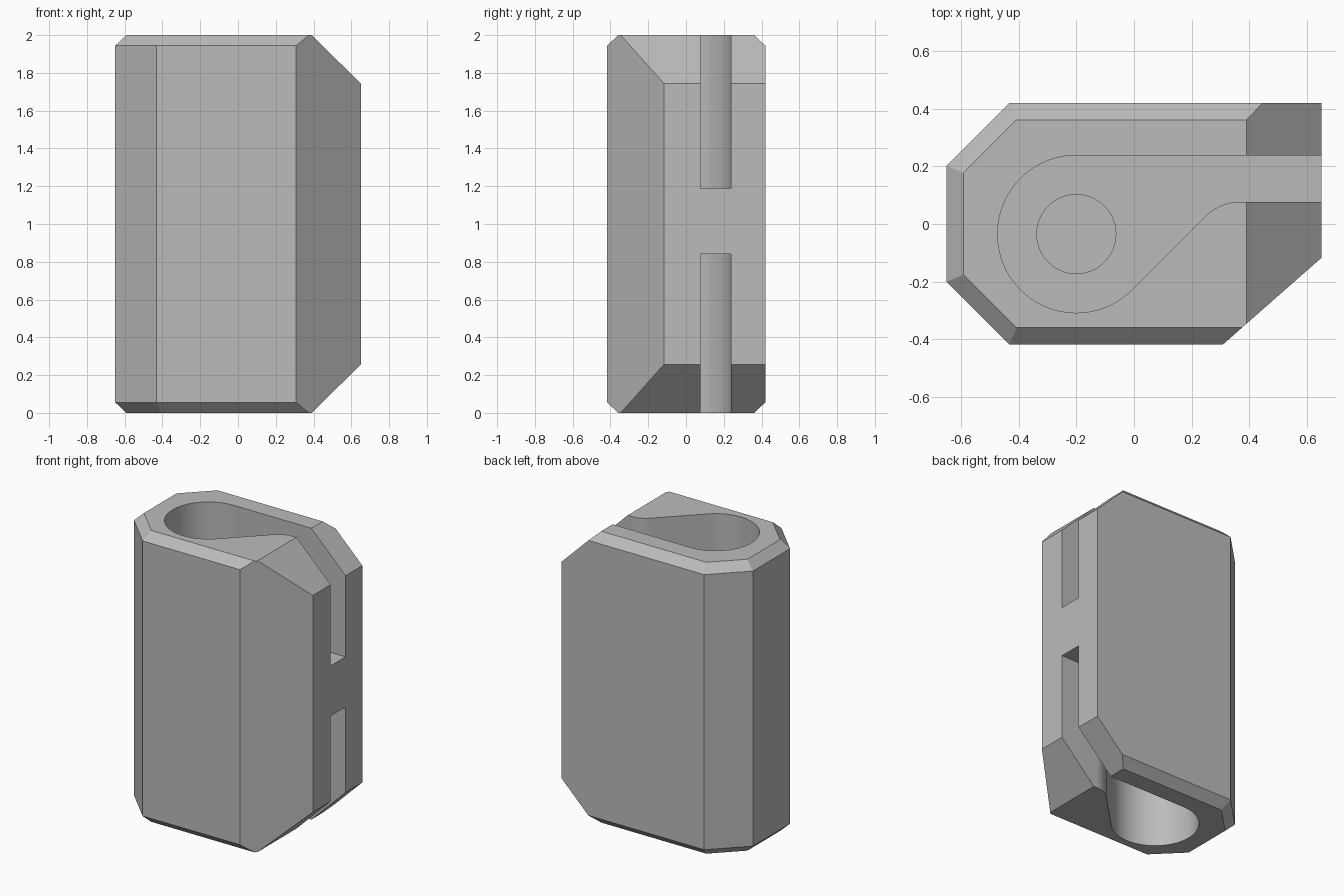
import bpy, bmesh
from math import cos, sin, radians, pi
from mathutils import Vector

if "Cube" in bpy.data.objects:
    bpy.data.objects.remove(bpy.data.objects["Cube"])

grey = bpy.data.materials.new("plain_grey")
grey.use_nodes = True
grey.diffuse_color = (0.5, 0.5, 0.5, 1)
grey.node_tree.nodes["Principled BSDF"].inputs["Base Color"].default_value = (0.5, 0.5, 0.5, 1)

HEIGHT, MID = 2.0, 1.0


def arc(cx, cy, r, start, end, steps):
    """Points along an arc, angles in degrees."""
    angles = [radians(start + (end - start) * i / steps) for i in range(steps + 1)]
    return [(cx + r * cos(a), cy + r * sin(a)) for a in angles]


def prism(name, outline, z0, z1):
    """Closed upright prism from a counter-clockwise outline."""
    bm = bmesh.new()
    base = bm.faces.new([bm.verts.new((x, y, z0)) for x, y in outline])
    top = bmesh.ops.extrude_face_region(bm, geom=[base])["geom"]
    bmesh.ops.translate(bm, vec=(0, 0, z1 - z0),
                        verts=[v for v in top if isinstance(v, bmesh.types.BMVert)])
    bmesh.ops.recalc_face_normals(bm, faces=bm.faces)
    mesh = bpy.data.meshes.new(name)
    bm.to_mesh(mesh)
    bm.free()
    mesh.materials.append(grey)
    obj = bpy.data.objects.new(name, mesh)
    bpy.context.collection.objects.link(obj)
    return obj


def slice_off(bm, point, normal):
    """Remove everything beyond a plane and cap the cut."""
    cut = bmesh.ops.bisect_plane(bm, geom=bm.verts[:] + bm.edges[:] + bm.faces[:],
                                 plane_co=point, plane_no=normal, clear_outer=True)
    edges = [e for e in cut["geom_cut"] if isinstance(e, bmesh.types.BMEdge)]
    bmesh.ops.holes_fill(bm, edges=edges, sides=0)


# Body: block with cut corners
outline = [(-0.65, -0.2), (-0.432, -0.418), (0.308, -0.418), (0.65, -0.117),
           (0.65, 0.42), (-0.432, 0.42), (-0.65, 0.202)]
body = prism("body", outline, 0, HEIGHT)

# Rim chamfers on five sides and long slopes at the slotted end, top and bottom
bm = bmesh.new()
bm.from_mesh(body.data)
for side in (1, -1):
    end = MID + side * MID
    for a, b in [(5, 6), (6, 0), (0, 1), (1, 2), (4, 5)]:
        p, q = Vector(outline[a]), Vector(outline[b])
        along = (q - p).normalized()
        normal = Vector((along.y * 0.056, -along.x * 0.056, side * 0.059))
        slice_off(bm, (p.x, p.y, end - side * 0.056), normal)
    slice_off(bm, (0.39, 0, end), (0.256, 0, side * 0.26))
bmesh.ops.recalc_face_normals(bm, faces=bm.faces)
bm.to_mesh(body.data)
bm.free()

# Round pockets running out into a narrow slot, and a blind centre bore
pocket = arc(-0.2, -0.035, 0.273, 90, 315, 50)
pocket += arc(0.368, -0.093, 0.17, 135, 90, 12)
pocket += [(0.8, 0.077), (0.8, 0.238)]
cutters = [
    prism("upper_pocket_cutter", pocket, 1.187, 2.2),
    prism("lower_pocket_cutter", pocket, -0.2, 0.842),
    prism("bore_cutter", arc(-0.2, -0.035, 0.137, 0, 360, 64)[:-1], 0.87, 1.4),
]
for cutter in cutters:
    cutter.hide_render = True
    mod = body.modifiers.new(cutter.name, "BOOLEAN")
    mod.operation = "DIFFERENCE"
    mod.solver = "EXACT"
    mod.object = cutter

bpy.context.view_layer.objects.active = body
body.select_set(True)
for mod in list(body.modifiers):
    bpy.ops.object.modifier_apply(modifier=mod.name)
for cutter in cutters:
    bpy.data.objects.remove(cutter)

# Smooth round walls, crisp edges
bpy.ops.object.select_all(action="DESELECT")
body.select_set(True)
bpy.ops.object.shade_smooth_by_angle(angle=radians(20))
